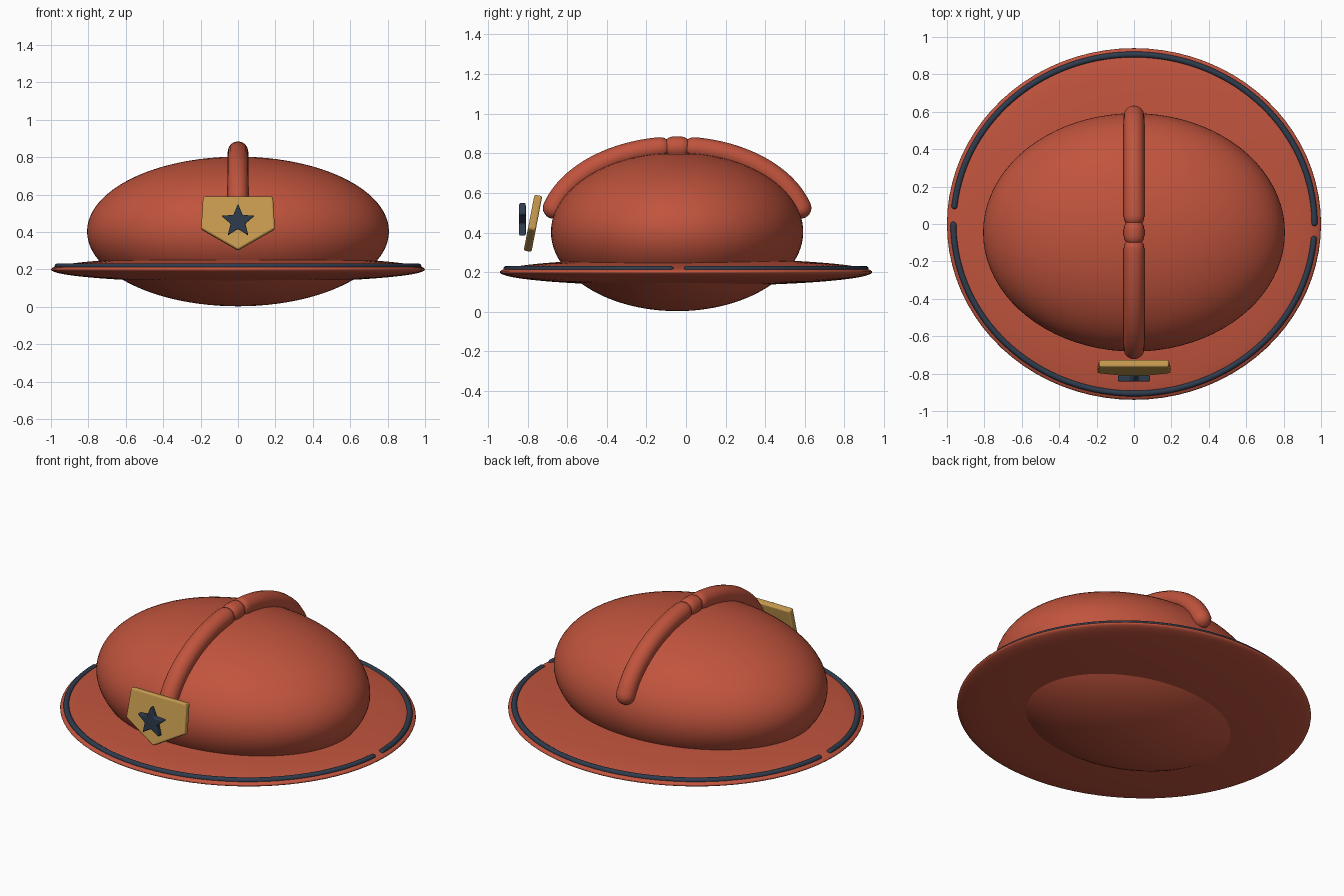
import bpy, bmesh, math
from math import sin, cos, pi, radians
from mathutils import Vector

if "Cube" in bpy.data.objects:
    bpy.data.objects.remove(bpy.data.objects["Cube"], do_unlink=True)


def material(name, rgb):
    m = bpy.data.materials.new(name)
    m.use_nodes = True
    m.diffuse_color = (*rgb, 1)
    m.node_tree.nodes["Principled BSDF"].inputs["Base Color"].default_value = (*rgb, 1)
    return m


RED = material("helmet red", (0.53, 0.088, 0.047))
GOLD = material("badge gold", (0.58, 0.33, 0.08))
NAVY = material("trim navy", (0.028, 0.045, 0.075))


def add_mesh(name, mesh, mat, smooth=True):
    obj = bpy.data.objects.new(name, mesh)
    bpy.context.collection.objects.link(obj)
    mesh.materials.clear()
    mesh.materials.append(mat)
    for p in mesh.polygons:
        p.use_smooth = smooth
    return obj


def ellipsoid(name, centre, radii, mat):
    bm = bmesh.new()
    bmesh.ops.create_uvsphere(bm, u_segments=80, v_segments=48, radius=1)
    bmesh.ops.scale(bm, vec=radii, verts=bm.verts)
    bmesh.ops.translate(bm, vec=centre, verts=bm.verts)
    mesh = bpy.data.meshes.new(name)
    bm.to_mesh(mesh)
    bm.free()
    return add_mesh(name, mesh, mat)


def capsule_tube(name, path, r, mat):
    """Round tube along a path, with hemispherical ends."""
    path = [Vector(p) for p in path]
    start = (path[0] - path[1]).normalized()
    end = (path[-1] - path[-2]).normalized()
    caps = [radians(a) for a in (15, 30, 45, 60, 75, 88)]
    pts = [(path[0] + start * r * sin(a), cos(a)) for a in reversed(caps)]
    pts += [(p, 1) for p in path]
    pts += [(path[-1] + end * r * sin(a), cos(a)) for a in caps]
    curve = bpy.data.curves.new(name + " path", "CURVE")
    curve.dimensions = "3D"
    curve.bevel_depth = r
    curve.bevel_resolution = 6
    curve.use_fill_caps = True
    spline = curve.splines.new("POLY")
    spline.points.add(len(pts) - 1)
    for sp, (co, rad) in zip(spline.points, pts):
        sp.co = (*co, 1)
        sp.radius = rad
    temp = bpy.data.objects.new(name + " path", curve)
    bpy.context.collection.objects.link(temp)
    graph = bpy.context.evaluated_depsgraph_get()
    mesh = bpy.data.meshes.new_from_object(temp.evaluated_get(graph))
    bpy.data.objects.remove(temp, do_unlink=True)
    mesh.name = name
    return add_mesh(name, mesh, mat)


def plate(name, outline, thickness, centre, tilt, bevel, mat):
    """Upright plate from an x-z outline, bevelled and leaned back by tilt."""
    bm = bmesh.new()
    face = bm.faces.new([bm.verts.new((x, -thickness / 2, z)) for x, z in outline])
    out = bmesh.ops.extrude_face_region(bm, geom=[face])
    moved = [v for v in out["geom"] if isinstance(v, bmesh.types.BMVert)]
    bmesh.ops.translate(bm, vec=(0, thickness, 0), verts=moved)
    bmesh.ops.recalc_face_normals(bm, faces=bm.faces)
    mesh = bpy.data.meshes.new(name)
    bm.to_mesh(mesh)
    bm.free()
    obj = add_mesh(name, mesh, mat, smooth=False)
    obj.location = centre
    obj.rotation_euler.x = tilt
    mod = obj.modifiers.new("soft edges", "BEVEL")
    mod.width = bevel
    mod.segments = 3
    return obj


# Crown and brim
CROWN_Y = -0.045
ellipsoid("crown", (0, CROWN_Y, 0.403), (0.807, 0.637, 0.4), RED)
ellipsoid("brim", (0, 0, 0.2), (1.0, 0.94, 0.07), RED)

# Trim piping round the brim, in two arcs with a gap at each side
for name, a, b in (("back_trim", 0.3, 174), ("front_trim", 180.2, 355)):
    angles = [radians(a + (b - a) * i / 90) for i in range(91)]
    capsule_tube(name, [(0.965 * cos(t), 0.906 * sin(t), 0.216) for t in angles],
                 0.016, NAVY)

# Crest ridge over the crown, with a short joining bead at the top
for name, side in (("front_crest", -1), ("back_crest", 1)):
    angles = [radians(16.5 + (82.5 - 16.5) * i / 32) for i in range(33)]
    capsule_tube(name, [(0, CROWN_Y + side * 0.65 * cos(t), 0.403 + 0.427 * sin(t))
                        for t in angles], 0.055, RED)
capsule_tube("crest_bead", [(0, CROWN_Y - 0.017, 0.83), (0, CROWN_Y + 0.017, 0.83)],
             0.055, RED)

# Shield badge leaning back against the crest
shield = [(-0.187, 0.145), (0.187, 0.145), (0.197, -0.03), (0, -0.145), (-0.197, -0.03)]
plate("badge", shield, 0.04, (0, -0.773, 0.445), radians(-11), 0.01, GOLD)

# Star emblem in front of the badge
star = []
for i in range(10):
    r = 0.042 if i % 2 else 0.094
    star.append((r * sin(i * pi / 5), r * cos(i * pi / 5)))
plate("star", star, 0.034, (0, -0.826, 0.458), 0, 0.006, NAVY)
